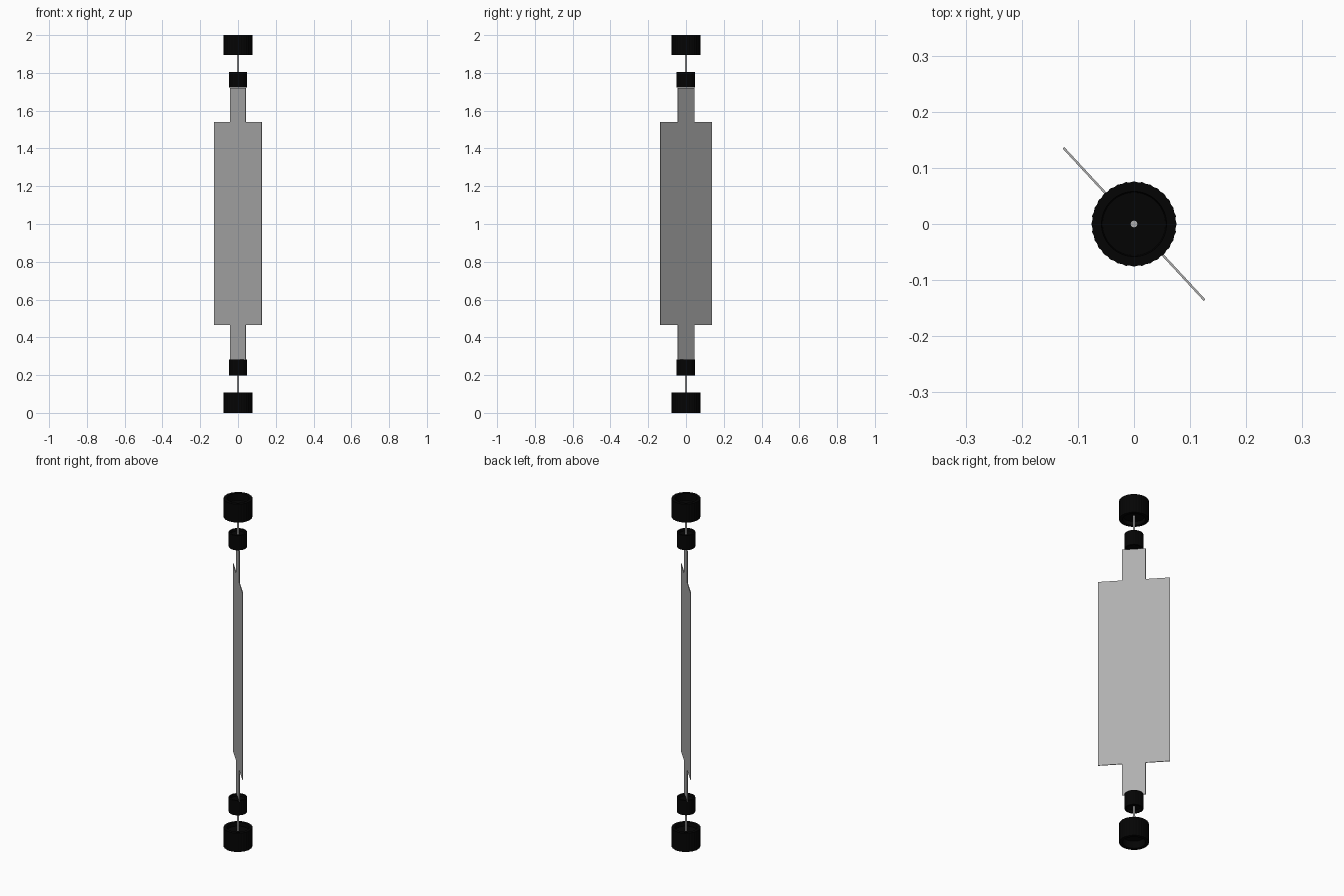
import bpy, bmesh, math

if "Cube" in bpy.data.objects:
    bpy.data.objects.remove(bpy.data.objects["Cube"])


def material(name, v):
    m = bpy.data.materials.new(name)
    m.diffuse_color = (v, v, v, 1)
    m.use_nodes = True
    m.node_tree.nodes["Principled BSDF"].inputs["Base Color"].default_value = m.diffuse_color
    return m


black = material("black_rubber", 0.0012)
metal = material("dark_metal", 0.43)


def finish(name, bm, mat):
    bmesh.ops.recalc_face_normals(bm, faces=bm.faces)
    me = bpy.data.meshes.new(name)
    bm.to_mesh(me)
    bm.free()
    ob = bpy.data.objects.new(name, me)
    bpy.context.collection.objects.link(ob)
    me.materials.append(mat)
    return ob


def lathe(name, profile, sides, mat, ridge_r=None):
    """Spin an (r, z) profile; optionally pull in every other outer edge as ridges."""
    bm = bmesh.new()
    vs = [bm.verts.new((r, 0, z)) for r, z in profile]
    edges = [bm.edges.new(p) for p in zip(vs, vs[1:])]
    bmesh.ops.spin(bm, geom=vs + edges, cent=(0, 0, 0), axis=(0, 0, 1),
                   angle=2 * math.pi, steps=sides)
    bmesh.ops.remove_doubles(bm, verts=bm.verts, dist=1e-5)
    if ridge_r:
        for v in bm.verts:
            step = round(math.atan2(v.co.y, v.co.x) / (2 * math.pi) * sides)
            if v.co.xy.length > ridge_r - 1e-4 and step % 2:
                v.co.xy *= 0.98
    return finish(name, bm, mat)


def cap(name, r, z0, z1, inner, low, high):
    # ridged round cap with a recess of its own depth in each end
    return lathe(name, [(0, z0 + low), (inner - 0.002, z0 + low), (inner, z0), (r, z0),
                        (r, z1), (inner, z1), (inner - 0.002, z1 - high), (0, z1 - high)],
                 64, black, r)


def rod(name, z0, z1):
    ob = lathe(name, [(0, z0), (0.006, z0), (0.006, z1), (0, z1)], 16, metal)
    for p in ob.data.polygons:
        p.use_smooth = abs(p.normal.z) < 0.5


# End caps and collars
cap("bottom_cap", 0.076, 0.0, 0.108, 0.058, 0.04, 0.02)
cap("top_cap", 0.076, 1.894, 2.0, 0.058, 0.02, 0.04)
for name, z in (("bottom_collar", 0.198), ("top_collar", 1.722)):
    cap(name, 0.048, z, z + 0.084, 0.038, 0.012, 0.012).location.y = -0.001

# Rods joining caps and collars
rod("bottom_rod", 0.038, 0.26)
rod("top_rod", 1.75, 1.962)

# Thin diagonal blade with a narrow neck at each end
half = [(0.06, 0.28), (0.06, 0.464), (0.185, 0.464),
        (0.185, 1.54), (0.06, 1.54), (0.06, 1.72)]
outline = half + [(-x, z) for x, z in reversed(half)]
t = 0.004
bm = bmesh.new()
face = bm.faces.new([bm.verts.new((x, -t / 2, z)) for x, z in outline])
new = bmesh.ops.extrude_face_region(bm, geom=[face], use_keep_orig=True)["geom"]
bmesh.ops.translate(bm, vec=(0, t, 0),
                    verts=[v for v in new if isinstance(v, bmesh.types.BMVert)])
blade = finish("blade", bm, metal)
blade.rotation_euler.z = math.radians(-47.2)
